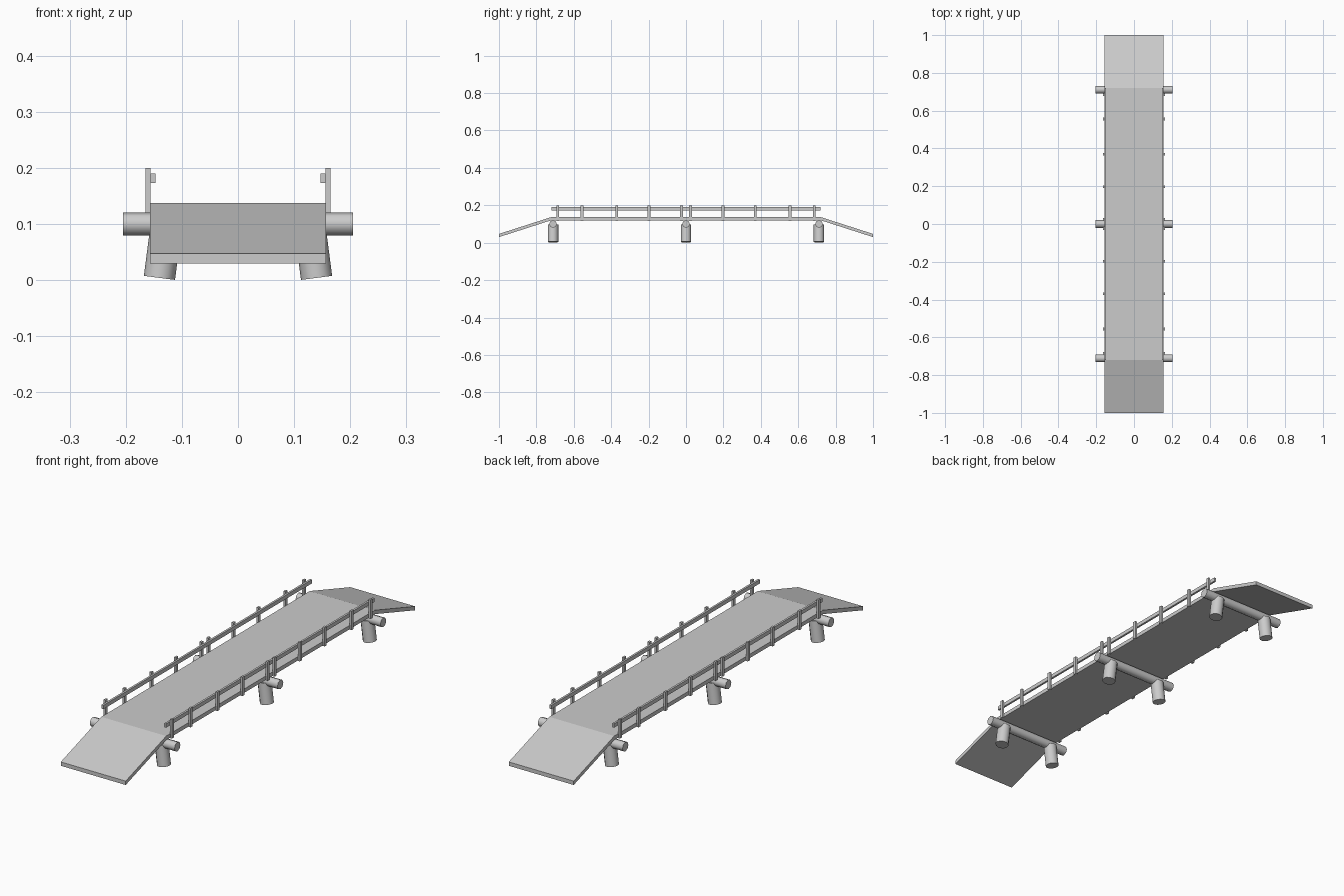
import bpy, bmesh, math
from mathutils import Vector

if "Cube" in bpy.data.objects:
    bpy.data.objects.remove(bpy.data.objects["Cube"])


def new_object(name, bm):
    bmesh.ops.recalc_face_normals(bm, faces=bm.faces)
    mesh = bpy.data.meshes.new(name)
    bm.to_mesh(mesh)
    bm.free()
    obj = bpy.data.objects.new(name, mesh)
    bpy.context.collection.objects.link(obj)
    return obj


def box(name, lo, hi):
    lo, hi = Vector(lo), Vector(hi)
    bm = bmesh.new()
    bmesh.ops.create_cube(bm, size=1)
    for v in bm.verts:
        v.co = (lo + hi) / 2 + v.co * (hi - lo)
    return new_object(name, bm)


def log(name, a, b, radius, sides):
    a, b = Vector(a), Vector(b)
    bpy.ops.mesh.primitive_cylinder_add(vertices=sides, radius=radius,
                                        depth=(b - a).length, location=(a + b) / 2)
    obj = bpy.context.object
    obj.name = name
    obj.rotation_mode = 'QUATERNION'
    obj.rotation_quaternion = (b - a).to_track_quat('Z', 'Y')
    bpy.ops.object.shade_smooth_by_angle(angle=math.radians(50))
    return obj


# Deck with a sloping ramp at each end
W, T = 0.157, 0.017
path = [(-1, 0.047), (-0.72, 0.137), (0.72, 0.137), (1, 0.047)]
bm = bmesh.new()
rings = [[bm.verts.new((x, y, z - d)) for x, d in ((-W, 0), (W, 0), (W, T), (-W, T))]
         for y, z in path]
for r, s in zip(rings, rings[1:]):
    for i in range(4):
        j = (i + 1) % 4
        bm.faces.new((r[i], r[j], s[j], s[i]))
bm.faces.new(rings[0])
bm.faces.new(rings[-1])
new_object("deck", bm)

# Cross logs, each on two splayed piles
for y in (-0.711, 0, 0.711):
    log("cross_log", (-0.205, y, 0.1), (0.205, y, 0.1), 0.0205, 8)
    for s in (-1, 1):
        log("pile", (s * 0.140, y, 0.004), (s * 0.128, y, 0.096), 0.028, 12)

# Railings: a handrail inside a row of posts
for s in (-1, 1):
    box("handrail", (min(s * 0.147, s * 0.156), -0.72, 0.173),
        (max(s * 0.147, s * 0.156), 0.72, 0.19))
    for py in (0.024, 0.198, 0.37, 0.556, 0.685):
        for y in (-py, py):
            box("railing_post", (min(s * 0.1555, s * 0.165), y - 0.007, 0.117),
                (max(s * 0.1555, s * 0.165), y + 0.007, 0.2))
